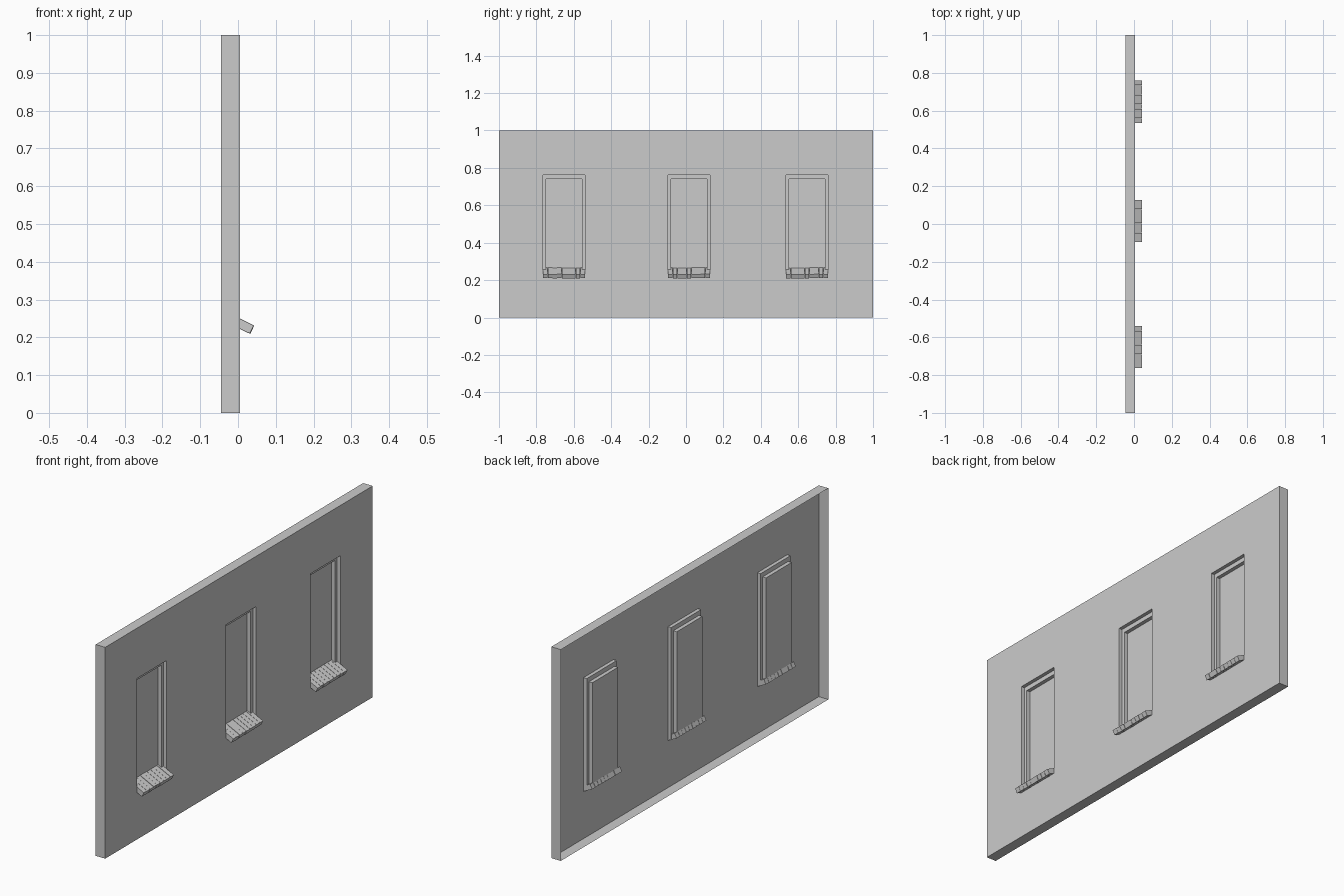
import bpy, bmesh, random
from math import radians
from mathutils import Matrix, Vector

if "Cube" in bpy.data.objects:
    bpy.data.objects.remove(bpy.data.objects["Cube"])

random.seed(3)
FRONT, BACK = 0.005, -0.045
W = 0.224                                # window opening width
Z0, Z1 = 0.235, 0.762                    # opening bottom and top
CENTRES = (-0.652, 0.016, 0.647)


def finish(bm, name):
    mesh = bpy.data.meshes.new(name)
    bm.to_mesh(mesh)
    bm.free()
    obj = bpy.data.objects.new(name, mesh)
    bpy.context.collection.objects.link(obj)
    return obj


def rect(bm, x, y0, y1, z0, z1):
    # counter-clockwise seen from +x
    return [bm.verts.new((x, y, z)) for y, z in
            ((y0, z0), (y1, z0), (y1, z1), (y0, z1))]


def bridge(bm, a, b):
    for i in range(4):
        j = (i + 1) % 4
        bm.faces.new((a[i], a[j], b[j], b[i]))


# wall: hollow shell open at the back, with holes for the windows
bm = bmesh.new()
ys = [-1.0] + [c + s * W / 2 for c in CENTRES for s in (-1, 1)] + [1.0]
zs = [0.0, Z0, Z1, 1.0]
for i in range(len(ys) - 1):
    for k in range(3):
        if not (k == 1 and i % 2 == 1):
            bm.faces.new(rect(bm, FRONT, ys[i], ys[i + 1], zs[k], zs[k + 1]))
bridge(bm, rect(bm, BACK, -1, 1, 0, 1), rect(bm, FRONT, -1, 1, 0, 1))
bmesh.ops.remove_doubles(bm, verts=bm.verts[:], dist=1e-5)
finish(bm, "wall")

for n, c in enumerate(CENTRES, 1):
    # stepped window recess with a flat pane
    bm = bmesh.new()
    y0, y1 = c - W / 2, c + W / 2
    e = 0.016
    inner = (y0 + e, y1 - e, Z0 + 0.02, Z1 - 0.021)
    loops = [rect(bm, FRONT, y0, y1, Z0, Z1),
             rect(bm, -0.012, y0, y1, Z0, Z1),
             rect(bm, -0.012, *inner),
             rect(bm, -0.030, *inner)]
    for a, b in zip(loops, loops[1:]):
        bridge(bm, a, b)
    bm.faces.new(loops[-1])
    finish(bm, f"window_recess_{n}")

    # sloping sill made of a row of bricks
    bm = bmesh.new()
    count, length, thick = 9, 0.080, 0.0235
    step = W / count
    tilt = Matrix.Rotation(radians(26), 4, 'Y')
    for i in range(count):
        wobble = Vector((random.uniform(-0.001, 0.001), 0,
                         random.uniform(-0.0006, 0.0006)))
        local = (Matrix.Translation(Vector((-length / 2, 0, -thick / 2)) + wobble)
                 @ Matrix.Diagonal((length, step - 0.0012, thick, 1)))
        place = Matrix.Translation((0.042, y0 + (i + 0.5) * step, 0.231))
        bmesh.ops.create_cube(bm, size=1, matrix=place @ tilt @ local)
    finish(bm, f"brick_sill_{n}")
